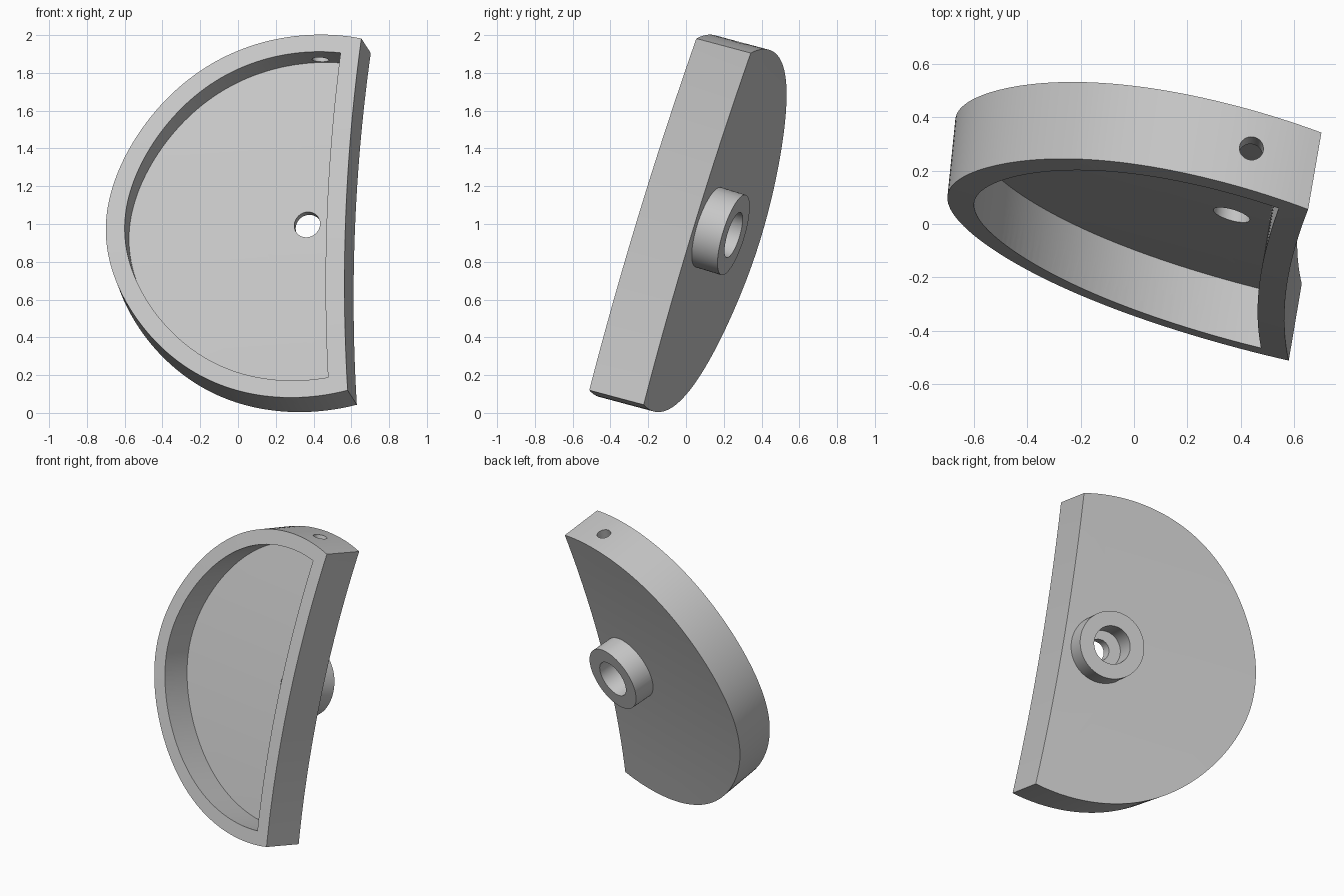
import bpy, bmesh, math
from mathutils import Vector

if "Cube" in bpy.data.objects:
    bpy.data.objects.remove(bpy.data.objects["Cube"], do_unlink=True)

grey = bpy.data.materials.new("plain grey")
grey.use_nodes = True
COLOUR = (0.57, 0.57, 0.57, 1)
grey.diffuse_color = COLOUR
grey.node_tree.nodes["Principled BSDF"].inputs["Base Color"].default_value = COLOUR

CX, CZ, SKEW = 0.36, 1.042, 0.068       # centre and skew of the rounded outline
ROUND = (1.06, 0.958)                   # half width and half height


def chord_x(z, inset):
    """Slightly hollow straight side."""
    s = (z - 1.06) / 0.93
    return 0.617 + 0.04 * (z - 1.06) - 0.046 * (1 - s * s) - inset


def arc_point(angle, a, b):
    """Egg-like outline, tighter at the far left."""
    c = math.cos(angle)
    return CX + a * c, CZ + SKEW * a * c + b * math.sin(angle) * (1 - 0.11 * c ** 4)


def corner(angle, a, b, inset):
    """Angle where the round side meets the straight side."""
    outside, inside = 0.0, angle
    for _ in range(40):
        mid = (outside + inside) / 2
        x, z = arc_point(mid, a, b)
        if x > chord_x(z, inset):
            outside = mid
        else:
            inside = mid
    return inside


def outline(a, b, inset, arc_steps=96, chord_steps=24):
    start = corner(math.pi / 1.5, a, b, inset)
    end = 2 * math.pi + corner(-math.pi / 1.5, a, b, inset)
    pts = [arc_point(start + (end - start) * i / arc_steps, a, b)
           for i in range(arc_steps + 1)]
    z0, z1 = pts[-1][1], pts[0][1]
    for i in range(1, chord_steps):
        z = z0 + (z1 - z0) * i / chord_steps
        pts.append((chord_x(z, inset), z))
    return pts


def surface(x, z, t):
    """Tilted plane, gently bowed along its height, at depth t from front to back."""
    y = -0.51 + 0.306 * (z - 0.13) - 0.267 * (x - 0.58 - 0.04 * (z - 0.13))
    v = (z - CZ - SKEW * (x - CX)) / 0.93
    y += 0.035 * (v * v - (x + 0.7) / 1.3)
    return Vector((x, y, z)) + Vector((0.04 + 0.015 * x, 0.288, -0.077)) * t


def finish(name, bm):
    bmesh.ops.recalc_face_normals(bm, faces=bm.faces[:])
    mesh = bpy.data.meshes.new(name)
    bm.to_mesh(mesh)
    bm.free()
    mesh.materials.append(grey)
    ob = bpy.data.objects.new(name, mesh)
    bpy.context.scene.collection.objects.link(ob)
    return ob


def slab(name, pts, t0, t1, rings=6):
    """Closed solid between two depths, skinned with shrinking rings."""
    bm = bmesh.new()
    hub = (0.05, 1.04)
    loops, hubs = [], []
    scales = [(i + 1) / rings for i in range(rings)]
    for t, order in ((t0, scales), (t1, scales[::-1])):
        hubs.append(bm.verts.new(surface(*hub, t)))
        for s in order:
            loops.append([bm.verts.new(surface(hub[0] + (x - hub[0]) * s,
                                               hub[1] + (z - hub[1]) * s, t))
                          for x, z in pts])
    n = len(pts)
    for i in range(n):
        j = (i + 1) % n
        for p, q in zip(loops, loops[1:]):
            bm.faces.new((p[i], p[j], q[j], q[i]))
        bm.faces.new((hubs[0], loops[0][j], loops[0][i]))
        bm.faces.new((hubs[1], loops[-1][i], loops[-1][j]))
    bmesh.ops.triangulate(bm, faces=bm.faces[:])
    return finish(name, bm)


def rods(name, spans, radius, sides=64):
    """One mesh holding a cylinder for each start and end point."""
    bm = bmesh.new()
    for start, end in spans:
        axis = end - start
        made = bmesh.ops.create_cone(bm, cap_ends=True, segments=sides, radius1=radius,
                                     radius2=radius, depth=axis.length)
        turn = axis.to_track_quat('Z', 'Y').to_matrix()
        for v in made["verts"]:
            v.co = turn @ v.co + (start + end) / 2
    return finish(name, bm)


def combine(target, tool, operation):
    mod = target.modifiers.new("join", 'BOOLEAN')
    mod.operation, mod.object, mod.solver = operation, tool, 'EXACT'
    mod.use_hole_tolerant = True
    bpy.ops.object.select_all(action='DESELECT')
    bpy.context.view_layer.objects.active = target
    target.select_set(True)
    bpy.ops.object.modifier_apply(modifier=mod.name)
    bpy.data.objects.remove(tool, do_unlink=True)


# Shell with a shallow pocket in the front
shell = slab("half_round_shell", outline(*ROUND, 0), 0, 1)
combine(shell, slab("pocket_cutter", outline(0.96, 0.868, 0.1), -0.4, 0.74), 'DIFFERENCE')

# Pin holes through the top and bottom walls
top, bottom = Vector((0.44, 0.28, 1.95)), Vector((0.365, -0.28, 0.05))
reach = (top - bottom).normalized() * 0.16
combine(shell, rods("pin_cutter", [(p - reach, p + reach) for p in (top, bottom)], 0.045, 32),
        'DIFFERENCE')

# Boss on the back with a stepped bore
cap = Vector((0.393, 0.252, 0.942))
along = Vector((0.26, 0.918, -0.28)).normalized()
combine(shell, rods("boss", [(cap - along * 0.2, cap)], 0.222), 'UNION')
combine(shell, rods("bore_cutter", [(cap - along * 0.16, cap + along * 0.1)], 0.125),
        'DIFFERENCE')
floor_hole = Vector((0.362, 0.0, 1.005))
inward = (cap - floor_hole) * 0.6
combine(shell, rods("through_hole_cutter", [(floor_hole - inward, floor_hole + inward)], 0.07),
        'DIFFERENCE')

bpy.ops.object.select_all(action='DESELECT')
shell.select_set(True)
bpy.context.view_layer.objects.active = shell
bpy.ops.object.shade_smooth_by_angle(angle=math.radians(30))
